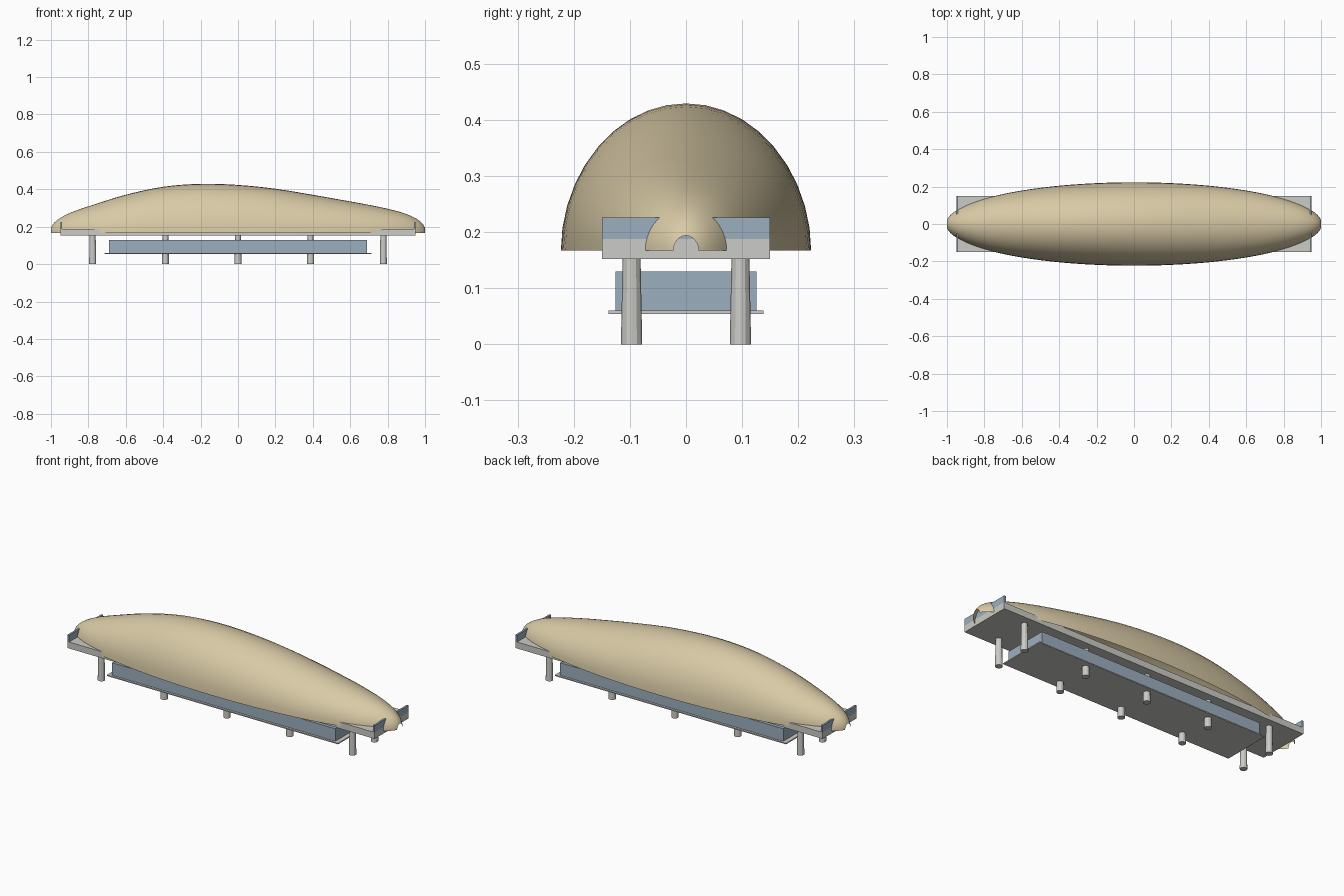
import bpy, bmesh, math

if "Cube" in bpy.data.objects:
    bpy.data.objects.remove(bpy.data.objects["Cube"])


def material(name, color):
    m = bpy.data.materials.new(name)
    m.diffuse_color = (*color, 1)
    m.use_nodes = True
    m.node_tree.nodes["Principled BSDF"].inputs["Base Color"].default_value = m.diffuse_color
    return m


TAN = material("tan roof", (0.69, 0.59, 0.38))
GREY = material("pale concrete", (0.60, 0.60, 0.57))
BLUE = material("blue glass", (0.33, 0.43, 0.52))


def finish(bm, name, mat, smooth=False):
    me = bpy.data.meshes.new(name)
    bm.to_mesh(me)
    bm.free()
    me.materials.append(mat)
    for p in me.polygons:
        p.use_smooth = smooth
    ob = bpy.data.objects.new(name, me)
    bpy.context.collection.objects.link(ob)
    return ob


def box(name, x0, x1, y0, y1, z0, z1, mat):
    bm = bmesh.new()
    bmesh.ops.create_cube(bm, size=1)
    for v in bm.verts:
        v.co = ((x0 + x1) / 2 + v.co.x * (x1 - x0),
                (y0 + y1) / 2 + v.co.y * (y1 - y0),
                (z0 + z1) / 2 + v.co.z * (z1 - z0))
    return finish(bm, name, mat)


def column(name, x, y, height):
    bm = bmesh.new()
    bmesh.ops.create_cone(bm, cap_ends=True, segments=12, radius1=0.019,
                          radius2=0.016, depth=height)
    bmesh.ops.translate(bm, verts=bm.verts, vec=(x, y, height / 2))
    return finish(bm, name, GREY)


# Roof shell: open half-ellipse sections, height/width ratio varies with x
RATIO = [(-1, 1.2), (-.95, 1.1), (-.8, 1.05), (-.6, 1.14), (-.4, 1.205),
         (-.2, 1.2), (0, 1.15), (.2, 1.08), (.4, .995), (.6, .94),
         (.8, .955), (.95, 1.07), (1, 1.2)]


def slope(i):
    a, b = RATIO[max(i - 1, 0)], RATIO[min(i + 1, len(RATIO) - 1)]
    return (b[1] - a[1]) / (b[0] - a[0])


def ratio(x):
    i = max(k for k in range(len(RATIO) - 1) if RATIO[k][0] <= x + 1e-9)
    (xa, ya), (xb, yb) = RATIO[i], RATIO[i + 1]
    d = xb - xa
    t = (x - xa) / d
    return ((2*t**3 - 3*t**2 + 1) * ya + (t**3 - 2*t**2 + t) * d * slope(i)
            + (3*t**2 - 2*t**3) * yb + (t**3 - t**2) * d * slope(i + 1))


BASE, STEPS, SEG = 0.167, 48, 20
bm = bmesh.new()
rings = []
for i in range(STEPS + 1):
    x = -math.cos(math.pi * i / STEPS)
    w = 0.223 * math.sqrt(1 - (0.995 * x) ** 2)
    h = w * ratio(x)
    rings.append([bm.verts.new((x, w * math.cos(math.pi * j / SEG),
                                BASE + h * math.sin(math.pi * j / SEG)))
                  for j in range(SEG + 1)])
for a, b in zip(rings, rings[1:]):
    for j in range(SEG):
        bm.faces.new((a[j], b[j], b[j + 1], a[j + 1]))
bm.normal_update()
if sum(f.normal.z for f in bm.faces) < 0:
    bmesh.ops.reverse_faces(bm, faces=bm.faces)
finish(bm, "roof_shell", TAN, True)

# Main deck with glass end walls
box("main_deck", -.95, .95, -.15, .15, .152, .188, GREY)
box("left_end_glass", -.95, -.94, -.15, .15, .188, .226, BLUE)
box("right_end_glass", .94, .95, -.15, .15, .188, .226, BLUE)

# Lower hall on its thin floor plate
box("lower_floor", -.715, .715, -.138, .138, .054, .060, GREY)
box("lower_glass_hall", -.69, .69, -.126, .126, .060, .130, BLUE)

# Two rows of columns
for x in (-.777, -.388, 0, .388, .777):
    for y in (-.097, .097):
        column("column", x, y, .153)
